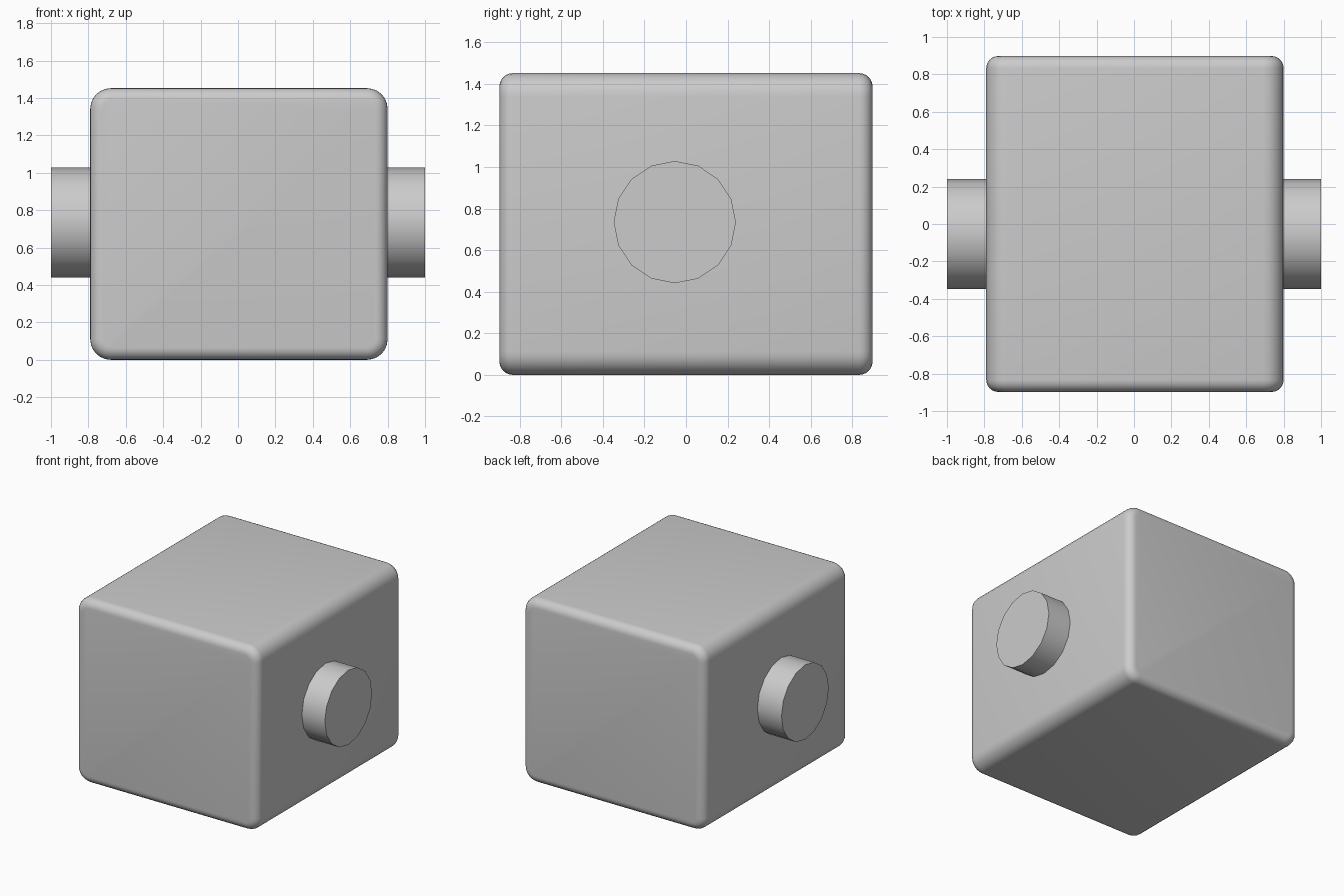
import bpy
import bmesh
import math
from mathutils import Matrix

old = bpy.data.objects.get("Cube")
if old:
    bpy.data.objects.remove(old, do_unlink=True)

grey = bpy.data.materials.new("light grey")
grey.use_nodes = True
colour = (0.6, 0.6, 0.6, 1)
grey.diffuse_color = colour
grey.node_tree.nodes["Principled BSDF"].inputs["Base Color"].default_value = colour


def finish(name, bm, angle):
    bmesh.ops.recalc_face_normals(bm, faces=bm.faces)
    mesh = bpy.data.meshes.new(name)
    bm.to_mesh(mesh)
    bm.free()
    mesh.materials.append(grey)
    obj = bpy.data.objects.new(name, mesh)
    bpy.context.collection.objects.link(obj)
    bpy.ops.object.select_all(action="DESELECT")
    obj.select_set(True)
    bpy.context.view_layer.objects.active = obj
    bpy.ops.object.shade_smooth_by_angle(angle=math.radians(angle))
    return obj


def bevel(bm, edges, radius):
    bmesh.ops.bevel(bm, geom=edges, offset=radius, offset_type="OFFSET",
                    segments=6, profile=0.5, affect="EDGES", clamp_overlap=True)


# Rounded block: wide rounding along its length, tighter rims at both ends
bm = bmesh.new()
bmesh.ops.create_cube(bm, size=1, matrix=Matrix.Translation((0.005, 0, 0.726))
                      @ Matrix.Diagonal((1.59, 1.796, 1.452, 1)))
bevel(bm, [e for e in bm.edges
           if abs(e.verts[0].co.y - e.verts[1].co.y) > 1], 0.11)
bevel(bm, [e for e in bm.edges
           if abs(e.verts[0].co.y - e.verts[1].co.y) < 0.01], 0.065)
finish("rounded_block", bm, 40)

# Axle: 16-sided, passing through the block and showing on both sides
bm = bmesh.new()
bmesh.ops.create_cone(bm, cap_ends=True, segments=16, radius1=0.294,
                      radius2=0.294, depth=2,
                      matrix=Matrix.Translation((0, -0.054, 0.735))
                      @ Matrix.Rotation(math.pi / 2, 4, "Y"))
finish("axle", bm, 40)
